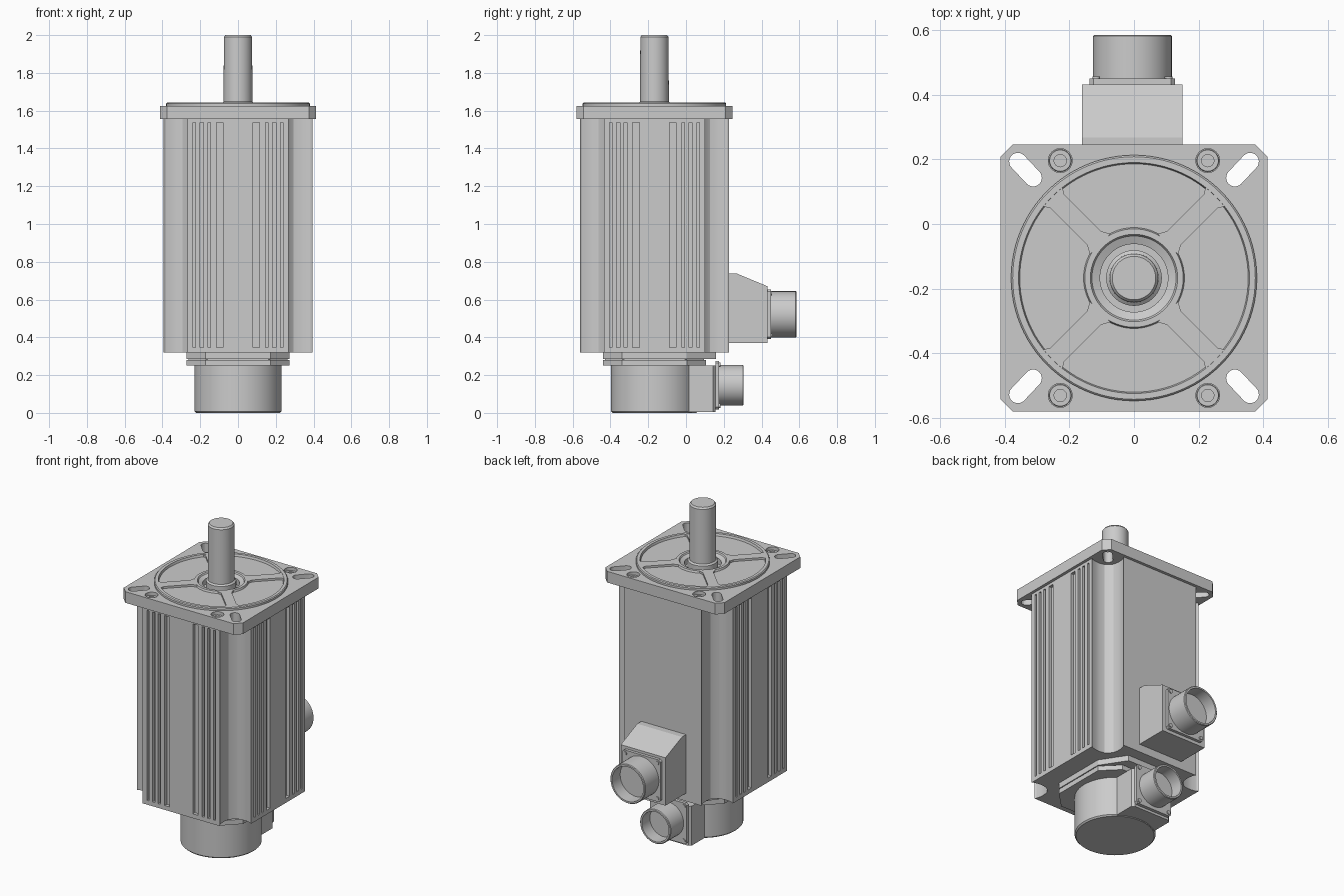
import bpy, bmesh, math
from mathutils import Matrix, Vector

if "Cube" in bpy.data.objects:
    bpy.data.objects.remove(bpy.data.objects["Cube"])

CY = -0.167  # motor axis in y
AXIS = Matrix.Translation((0, CY, 0))


def finish(name, bm, matrix):
    bmesh.ops.remove_doubles(bm, verts=bm.verts, dist=1e-5)
    bmesh.ops.transform(bm, matrix=matrix, verts=bm.verts)
    bmesh.ops.recalc_face_normals(bm, faces=bm.faces)
    me = bpy.data.meshes.new(name)
    bm.to_mesh(me)
    bm.free()
    ob = bpy.data.objects.new(name, me)
    bpy.context.collection.objects.link(ob)
    return ob


def activate(ob):
    bpy.ops.object.select_all(action='DESELECT')
    ob.select_set(True)
    bpy.context.view_layer.objects.active = ob


def smooth(ob, angle=30):
    activate(ob)
    bpy.ops.object.shade_smooth_by_angle(angle=math.radians(angle))
    return ob


def prism(name, pts, z0, z1, matrix=AXIS):
    bm = bmesh.new()
    face = bm.faces.new([bm.verts.new((x, y, z0)) for x, y in pts])
    ext = bmesh.ops.extrude_face_region(bm, geom=[face], use_keep_orig=True)
    top = [v for v in ext['geom'] if isinstance(v, bmesh.types.BMVert)]
    bmesh.ops.translate(bm, verts=top, vec=(0, 0, z1 - z0))
    return finish(name, bm, matrix)


def lathe(name, profile, matrix=AXIS, steps=64):
    bm = bmesh.new()
    vs = [bm.verts.new((r, 0, z)) for r, z in profile]
    es = [bm.edges.new(p) for p in zip(vs, vs[1:])]
    bmesh.ops.spin(bm, geom=vs + es, axis=(0, 0, 1), cent=(0, 0, 0),
                   angle=2 * math.pi, steps=steps, use_merge=True)
    return smooth(finish(name, bm, matrix))


def chamfered(w, h, c):
    return [(w, -h + c), (w, h - c), (w - c, h), (-w + c, h),
            (-w, h - c), (-w, -h + c), (-w + c, -h), (w - c, -h)]


def slot(a, b, r, n=12):
    d = math.atan2(b[1] - a[1], b[0] - a[0])
    pts = []
    for c, off in ((b, -math.pi / 2), (a, math.pi / 2)):
        for i in range(n + 1):
            t = d + off + math.pi * i / n
            pts.append((c[0] + r * math.cos(t), c[1] + r * math.sin(t)))
    return pts


def cut(ob, cutter):
    mod = ob.modifiers.new('cut', 'BOOLEAN')
    mod.operation = 'DIFFERENCE'
    mod.solver = 'EXACT'
    mod.object = cutter
    activate(ob)
    bpy.ops.object.modifier_apply(modifier=mod.name)
    bpy.data.objects.remove(cutter)


# Housing outline: one half side, mirrored and turned four times
CORNER = [(0.395, 0.268), (0.385, 0.26), (0.355, 0.253), (0.325, 0.252), (0.295, 0.258)]
GROOVES = [(0.08, 0.115), (0.145, 0.16), (0.182, 0.2), (0.225, 0.238)]


def outline(grooved):
    pts = []
    for k in range(4):
        half = []
        if grooved and k != 1:  # the back face carries the connector and stays plain
            for a, b in GROOVES:
                half += [(0.395, a), (0.374, a), (0.374, b), (0.395, b)]
        half += CORNER
        side = [(d, -u) for d, u in reversed(half)] + half + [(0.274, 0.274)]
        rot = Matrix.Rotation(k * math.pi / 2, 2)
        pts += [tuple(rot @ Vector(p)) for p in side]
    return pts


smooth(prism('housing', outline(True), 0.345, 1.54), 25)
smooth(prism('rear_cover', outline(False), 0.32, 0.347), 25)
smooth(prism('flange_step', outline(False), 1.538, 1.56), 25)

# Mounting flange with diagonal slots and counterbored screws
flange = prism('mounting_flange', chamfered(0.413, 0.413, 0.038), 1.555, 1.625)
for sx in (1, -1):
    for sy in (1, -1):
        cut(flange, prism('slot_cutter', slot((0.312 * sx, 0.31 * sy), (0.359 * sx, 0.36 * sy), 0.027), 1.5, 1.7))
        at = Matrix.Translation((0.228 * sx, CY + 0.363 * sy, 0))
        cut(flange, lathe('bore_cutter', [(0, 1.6), (0.037, 1.6), (0.037, 1.7), (0, 1.7)], at, 32))
        lathe('flange_screw', [(0.019, 1.598), (0.019, 1.607), (0.033, 1.607), (0.035, 1.598)], at, 32)
cut(flange, lathe('shaft_bore_cutter', [(0, 1.585), (0.13, 1.585), (0.13, 1.7), (0, 1.7)]))
smooth(flange)

# Raised pilot: rim, web floor, hub ring, and diagonal spokes
lathe('pilot', [(0.105, 1.586), (0.105, 1.622), (0.13, 1.632), (0.135, 1.64), (0.152, 1.64),
                (0.156, 1.628), (0.353, 1.628), (0.357, 1.642), (0.375, 1.642), (0.38, 1.637),
                (0.38, 1.62), (0.14, 1.62), (0.13, 1.586), (0.105, 1.586)], steps=96)
for i in range(4):
    turn = AXIS @ Matrix.Rotation(math.pi / 4 + i * math.pi / 2, 4, 'Z')
    prism('pilot_spoke', [(0.148, -0.045), (0.175, -0.03), (0.335, -0.03), (0.36, -0.045),
                          (0.36, 0.045), (0.335, 0.03), (0.175, 0.03), (0.148, 0.045)], 1.625, 1.6405, turn)

# Shaft with seal collar
lathe('shaft', [(0, 1.57), (0.086, 1.57), (0.086, 1.64), (0.076, 1.648), (0.075, 1.99), (0.067, 2.0), (0, 2.0)])

# Encoder adapter plates, can, and connector block
upper = chamfered(0.272, 0.272, 0.1)
upper[2:4] = [(0.172, 0.325), (-0.172, 0.325)]
prism('adapter_upper', upper, 0.285, 0.322)
prism('adapter_lower', chamfered(0.272, 0.272, 0.1), 0.25, 0.28)
prism('adapter_gasket', chamfered(0.262, 0.262, 0.1), 0.279, 0.286)
lathe('encoder_can', [(0, 0), (0.222, 0), (0.23, 0.008), (0.23, 0.252), (0, 0.252)])
prism('encoder_block', [(-0.14, 0), (0.14, 0), (0.14, 0.31), (0.125, 0.323), (-0.125, 0.323), (-0.14, 0.31)], 0.004, 0.251)

# Power connector box with sloping top
sideways = Matrix(((0, 0, 1, 0), (1, 0, 0, 0), (0, 1, 0, 0), (0, 0, 0, 1)))
prism('power_box', [(0.222, 0.37), (0.432, 0.37), (0.432, 0.67), (0.268, 0.738), (0.222, 0.738)],
      -0.16, 0.15, sideways)


# Round sockets on square flanges, pointing backwards
def socket(name, x, y, z, half, r, y_end):
    m = Matrix.Translation((x, y, z)) @ Matrix.Rotation(-math.pi / 2, 4, 'X')
    prism(name + '_flange', chamfered(half, half, 0.012), 0, 0.02, m)
    d = y_end - y
    lathe(name + '_socket', [(0, 0.01), (r, 0.01), (r, d - 0.004), (r - 0.004, d), (r - 0.014, d),
                             (r - 0.014, d - 0.08), (0, d - 0.08)], m, 48)
    for sx in (1, -1):
        for sy in (1, -1):
            o = half - 0.02
            lathe(name + '_screw', [(0.012, 0.01), (0.012, 0.026), (0, 0.026)],
                  m @ Matrix.Translation((o * sx, o * sy, 0)), 16)


socket('power', -0.005, 0.43, 0.522, 0.132, 0.122, 0.585)
socket('encoder', 0, 0.156, 0.147, 0.128, 0.107, 0.305)
